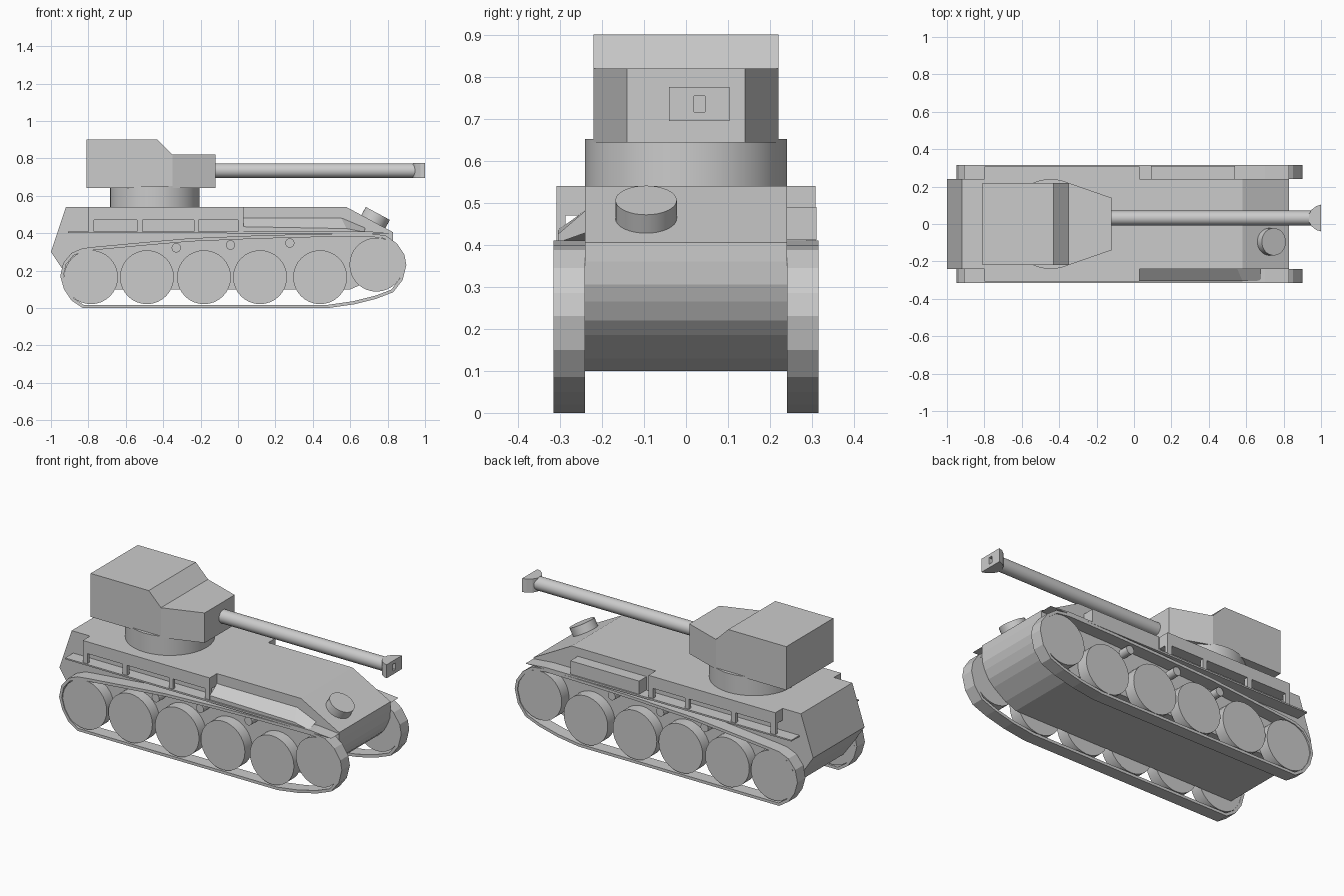
import bpy, bmesh, math
from mathutils import Vector

if "Cube" in bpy.data.objects:
    bpy.data.objects.remove(bpy.data.objects["Cube"])


def make_object(name, verts, faces):
    me = bpy.data.meshes.new(name)
    me.from_pydata(verts, [], faces)
    bm = bmesh.new()
    bm.from_mesh(me)
    bmesh.ops.recalc_face_normals(bm, faces=bm.faces)
    bm.to_mesh(me)
    bm.free()
    ob = bpy.data.objects.new(name, me)
    bpy.context.collection.objects.link(ob)
    return ob


def loft(name, loop_a, loop_b):
    n = len(loop_a)
    faces = [(i, (i + 1) % n, n + (i + 1) % n, n + i) for i in range(n)]
    faces += [tuple(range(n)), tuple(range(n, 2 * n))]
    return make_object(name, loop_a + loop_b, faces)


def side_prism(name, profile, y0, y1):
    """Extrude an (x, z) profile across y."""
    return loft(name, [(x, y0, z) for x, z in profile], [(x, y1, z) for x, z in profile])


def box(name, x0, x1, y0, y1, z0, z1):
    return side_prism(name, [(x0, z0), (x1, z0), (x1, z1), (x0, z1)], y0, y1)


def cylinder(name, start, end, r, sides=32):
    a, b = Vector(start), Vector(end)
    bpy.ops.mesh.primitive_cylinder_add(vertices=sides, radius=r, depth=(b - a).length,
                                        location=(a + b) / 2)
    ob = bpy.context.object
    ob.name = name
    ob.rotation_euler = (b - a).to_track_quat('Z', 'Y').to_euler()
    bpy.ops.object.shade_smooth_by_angle(angle=math.radians(35))
    return ob


# Hull with sloped front plate, rounded nose and raked tail
side_prism("hull", [(-0.92, 0.54), (0.58, 0.54), (0.83, 0.405), (0.83, 0.36), (0.825, 0.305),
                    (0.81, 0.265), (0.785, 0.22), (0.75, 0.185), (0.67, 0.13), (0.60, 0.10),
                    (-0.86, 0.10), (-0.94, 0.21), (-1.0, 0.30)], -0.24, 0.24)

# Driver's hatch, standing square to the front plate
base = Vector((0.72, -0.095, 0.455))
cylinder("driver_hatch", base, base + Vector((0.475, 0, 0.88)) * 0.058, 0.073)

# Running gear path: outer outline of the track belt, clockwise from bottom rear
belt = [(-0.83, 0.0), (-0.89, 0.04), (-0.93, 0.10), (-0.95, 0.17), (-0.935, 0.24), (-0.89, 0.295),
        (-0.83, 0.32), (-0.77, 0.327), (-0.5, 0.352), (-0.26, 0.373), (0.1, 0.388), (0.4, 0.396),
        (0.70, 0.40), (0.79, 0.388), (0.85, 0.345), (0.89, 0.285), (0.90, 0.23), (0.88, 0.15),
        (0.83, 0.085), (0.74, 0.05), (0.62, 0.02), (0.48, 0.0)]


def belt_inner(points, t):
    out, n = [], len(points)
    for i in range(n):
        p, c, q = (Vector(points[(i + k) % n]) for k in (-1, 0, 1))
        d = ((c - p).normalized() + (q - c).normalized()).normalized()
        out.append((c.x + d.y * t, c.y - d.x * t))
    return out


def make_belt(name, y0, y1):
    n = len(belt)
    inner = belt_inner(belt, 0.017)
    verts = [(x, y, z) for loop, y in ((belt, y0), (belt, y1), (inner, y1), (inner, y0))
             for x, z in loop]
    faces = [(k * n + i, k * n + (i + 1) % n, (k + 1) % 4 * n + (i + 1) % n, (k + 1) % 4 * n + i)
             for k in range(4) for i in range(n)]
    return make_object(name, verts, faces)


wheels = [(-0.786, 0.165), (-0.487, 0.165), (-0.182, 0.165), (0.118, 0.165),
          (0.439, 0.165), (0.74, 0.232)]
rollers = [(-0.33, 0.322), (-0.04, 0.337), (0.277, 0.348)]

for side, s in (("right", -1), ("left", 1)):
    make_belt("track_" + side, s * 0.24, s * 0.315)
    for x, z in wheels:
        cylinder("road_wheel_" + side, (x, s * 0.242, z), (x, s * 0.31, z), 0.144)
    for x, z in rollers:
        cylinder("return_roller_" + side, (x, s * 0.23, z), (x, s * 0.30, z), 0.025, 16)

    # Fender shelf, upper side box, and the posts of the open rack between them
    side_prism("fender_" + side, [(-0.91, 0.402), (0.83, 0.398), (0.70, 0.41), (-0.91, 0.41)],
               s * 0.235, s * 0.315)
    box("side_box_" + side, -0.80, 0.03, s * 0.235, s * 0.308, 0.47, 0.54)
    for x0, x1 in ((-0.80, -0.77), (-0.54, -0.51), (-0.235, -0.21), (0.0, 0.03)):
        box("rack_post_" + side, x0, x1, s * 0.287, s * 0.308, 0.405, 0.475)

# Sloped stowage wedge on the right side, box on the left side
loft("stowage_wedge",
     [(0.03, -0.235, 0.485), (0.03, -0.305, 0.435), (0.03, -0.305, 0.405), (0.03, -0.235, 0.405)],
     [(0.55, -0.235, 0.485), (0.58, -0.305, 0.425), (0.68, -0.305, 0.405), (0.68, -0.235, 0.43)])
box("stowage_box", 0.09, 0.54, 0.235, 0.31, 0.412, 0.49)

# Turret ring
cylinder("turret_ring", (-0.445, 0, 0.52), (-0.445, 0, 0.652), 0.24, 40)

# Turret: raised rear body, sloped step and tapered nose
side_prism("turret_body", [(-0.81, 0.643), (-0.35, 0.643), (-0.35, 0.82), (-0.43, 0.90),
                           (-0.81, 0.90)], -0.22, 0.22)
loft("turret_nose",
     [(-0.35, -0.22, 0.643), (-0.35, 0.22, 0.643), (-0.35, 0.22, 0.82), (-0.35, -0.22, 0.82)],
     [(-0.12, -0.14, 0.643), (-0.12, 0.14, 0.643), (-0.12, 0.14, 0.82), (-0.12, -0.14, 0.82)])

# Gun barrel
GY, GZ = 0.032, 0.735
cylinder("gun_barrel", (-0.16, GY, GZ), (0.955, GY, GZ), 0.039, 24)

# Flared muzzle brake with a small recessed bore
plan = [(1.0, -0.072), (1.0, 0.072), (0.975, 0.064), (0.95, 0.045), (0.935, 0.02),
        (0.935, -0.02), (0.95, -0.045), (0.975, -0.064)]
brake = loft("muzzle_brake", [(x, GY + y, GZ - 0.04) for x, y in plan],
             [(x, GY + y, GZ + 0.04) for x, y in plan])
bm = bmesh.new()
bm.from_mesh(brake.data)
front = max(bm.faces, key=lambda f: f.calc_center_median().x)
bmesh.ops.inset_individual(bm, faces=[front], thickness=0.029)
for v in front.verts:
    v.co.y = GY + math.copysign(0.013, v.co.y - GY)
new = bmesh.ops.extrude_discrete_faces(bm, faces=[front])["faces"][0]
bmesh.ops.translate(bm, verts=new.verts, vec=(-0.03, 0, 0))
bm.to_mesh(brake.data)
bm.free()
